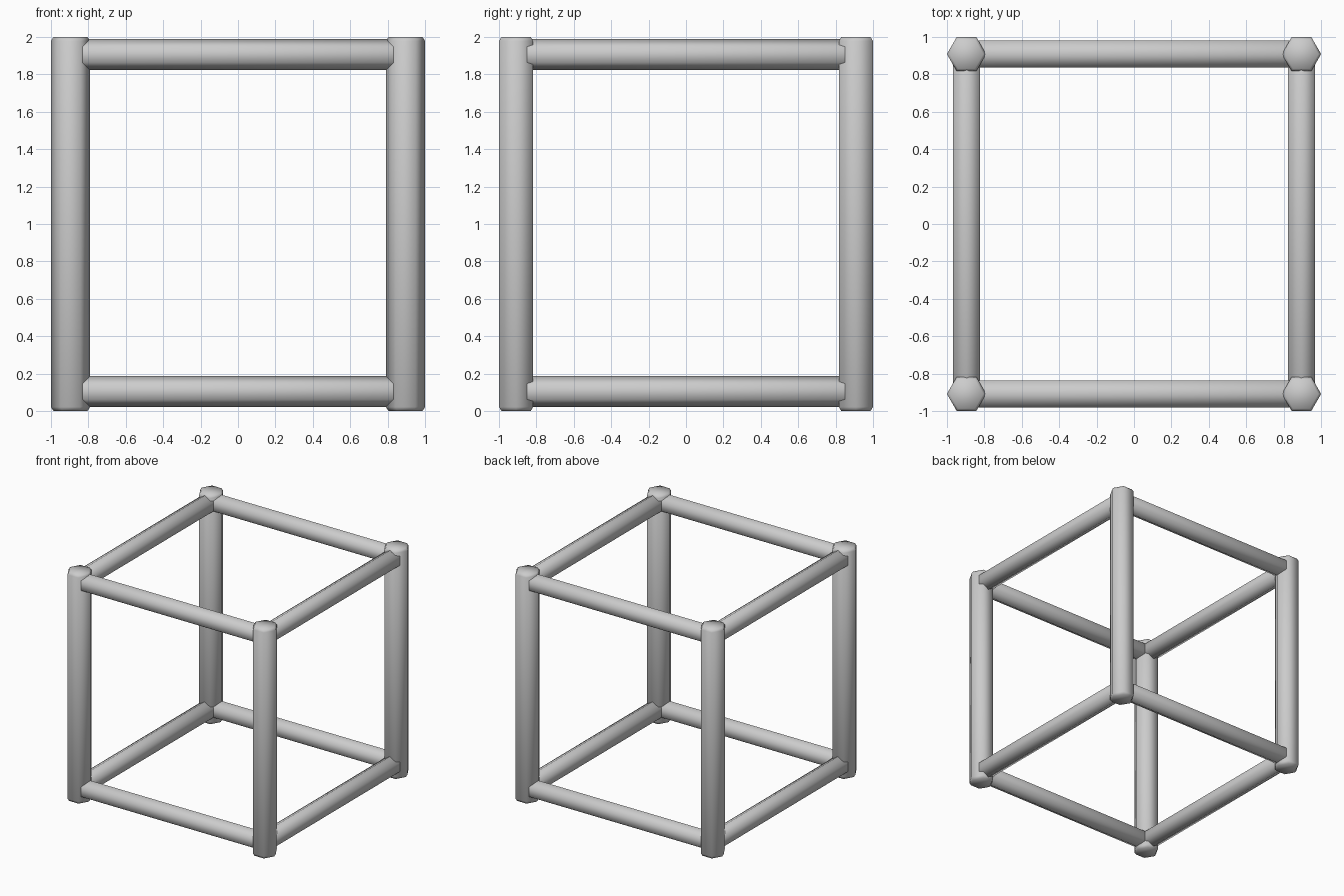
import bpy, bmesh
from math import pi, cos, sin

if "Cube" in bpy.data.objects:
    bpy.data.objects.remove(bpy.data.objects["Cube"])

PX, PY = 0.895, 0.908      # corner post centres
LOW, HIGH = 0.105, 1.905   # rail heights


def hex_bar(name, radius, length, loc, rot=(0, 0, 0), inset=0.015, depth=0.022):
    """Six-sided bar along local z, corners on local x, chamfered ends."""
    bm = bmesh.new()
    h = length / 2
    rings = []
    for z, r in ((-h, radius - inset), (-h + depth, radius),
                 (h - depth, radius), (h, radius - inset)):
        rings.append([bm.verts.new((r * cos(i * pi / 3), r * sin(i * pi / 3), z))
                      for i in range(6)])
    for a, b in zip(rings, rings[1:]):
        for i in range(6):
            j = (i + 1) % 6
            bm.faces.new((a[i], a[j], b[j], b[i]))
    bm.faces.new(rings[0][::-1])
    bm.faces.new(rings[-1])
    for f in bm.faces:
        f.smooth = True
    mesh = bpy.data.meshes.new(name)
    bm.to_mesh(mesh)
    bm.free()
    ob = bpy.data.objects.new(name, mesh)
    ob.location = loc
    ob.rotation_euler = rot
    bpy.context.collection.objects.link(ob)
    return ob


# Corner posts
for sx, side in ((-1, "left"), (1, "right")):
    for sy, end in ((-1, "front"), (1, "back")):
        hex_bar(f"{end}_{side}_post", 0.105, 2.0, (sx * PX, sy * PY, 1.0))

# Thinner rails, ends buried in the posts
for z, level in ((LOW, "lower"), (HIGH, "upper")):
    for s, end in ((-1, "front"), (1, "back")):
        hex_bar(f"{level}_{end}_rail", 0.083, 2 * PX, (0, s * PY, z), (0, pi / 2, 0))
    for s, side in ((-1, "left"), (1, "right")):
        hex_bar(f"{level}_{side}_rail", 0.083, 2 * PY, (s * PX, 0, z), (0, pi / 2, pi / 2))
